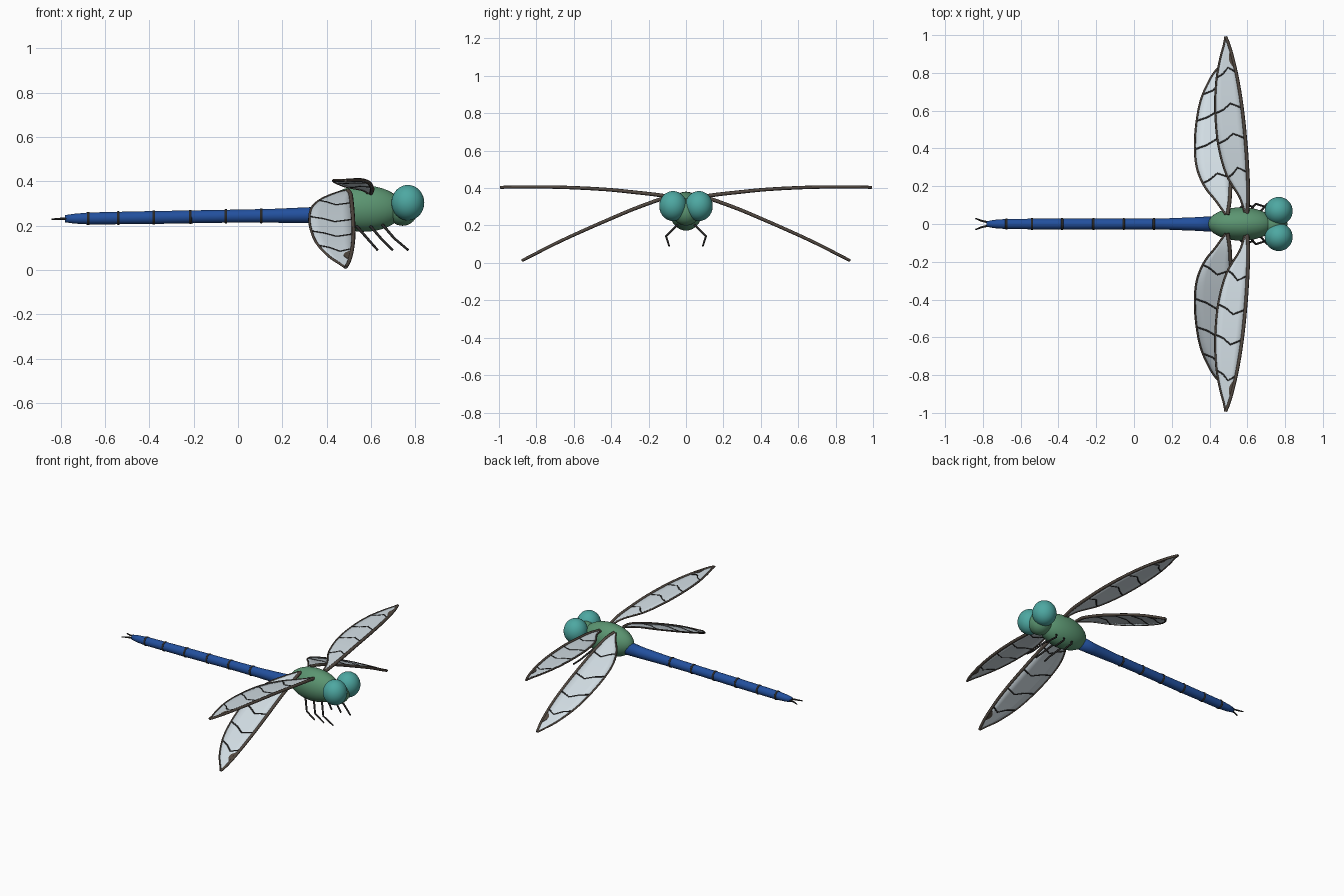
import bpy, bmesh, math
from mathutils import Vector

if "Cube" in bpy.data.objects:
    bpy.data.objects.remove(bpy.data.objects["Cube"])


def material(name, rgb):
    m = bpy.data.materials.new(name)
    m.diffuse_color = (*rgb, 1)
    m.use_nodes = True
    m.node_tree.nodes["Principled BSDF"].inputs["Base Color"].default_value = m.diffuse_color
    return m


GREEN = material("leaf_green", (0.105, 0.30, 0.165))
BLUE = material("deep_blue", (0.016, 0.08, 0.34))
TEAL = material("teal", (0.075, 0.39, 0.36))
PALE = material("pale_membrane", (0.64, 0.72, 0.77))
BROWN = material("vein_brown", (0.085, 0.066, 0.052))
DARK = material("near_black", (0.022, 0.021, 0.020))


def add_mesh(name, bm, mat, smooth=True):
    bmesh.ops.recalc_face_normals(bm, faces=bm.faces)
    me = bpy.data.meshes.new(name)
    bm.to_mesh(me)
    bm.free()
    me.materials.append(mat)
    for p in me.polygons:
        p.use_smooth = smooth
    ob = bpy.data.objects.new(name, me)
    bpy.context.collection.objects.link(ob)
    return ob


def ellipsoid(name, loc, radii, mat):
    bm = bmesh.new()
    bmesh.ops.create_uvsphere(bm, u_segments=32, v_segments=20, radius=1)
    for v in bm.verts:
        v.co = Vector(a * b + c for a, b, c in zip(v.co, radii, loc))
    return add_mesh(name, bm, mat)


def lathe_x(name, rings, mat, n=20):
    """Body of round sections along x: rings of (x, centre z, half width, half height)."""
    bm = bmesh.new()
    loops = []
    for x, z, ry, rz in rings:
        loops.append([bm.verts.new((x, ry * math.cos(2 * math.pi * i / n),
                                    z + rz * math.sin(2 * math.pi * i / n))) for i in range(n)])
    for a, b in zip(loops, loops[1:]):
        for i in range(n):
            bm.faces.new((a[i], a[(i + 1) % n], b[(i + 1) % n], b[i]))
    bm.faces.new(loops[0])
    bm.faces.new(loops[-1])
    return add_mesh(name, bm, mat)


def tube(name, points, radius, mat, taper=1.0):
    """Round tube along a polyline, turned into a mesh."""
    cu = bpy.data.curves.new(name, "CURVE")
    cu.dimensions = "3D"
    cu.bevel_depth = radius
    cu.bevel_resolution = 2
    cu.use_fill_caps = True
    sp = cu.splines.new("POLY")
    sp.points.add(len(points) - 1)
    for i, (pt, p) in enumerate(zip(sp.points, points)):
        pt.co = (*p, 1)
        pt.radius = 1 + (taper - 1) * i / (len(points) - 1)
    cu.materials.append(mat)
    ob = bpy.data.objects.new(name, cu)
    bpy.context.collection.objects.link(ob)
    bpy.ops.object.select_all(action="DESELECT")
    ob.select_set(True)
    bpy.context.view_layer.objects.active = ob
    bpy.ops.object.convert(target="MESH")
    return ob


def sample(rows, t):
    """Smooth curve through the rows, t from 0 to 1."""
    f = min(max(t, 0), 1) * (len(rows) - 1)
    i = min(int(f), len(rows) - 2)
    u = f - i
    p = [rows[min(max(k, 0), len(rows) - 1)] for k in range(i - 1, i + 3)]
    return [0.5 * (2 * b + (c - a) * u + (2 * a - 5 * b + 4 * c - d) * u * u
                   + (3 * b - a - 3 * c + d) * u ** 3) for a, b, c, d in zip(*p)]


def at_span(rows, y):
    lo, hi = 0.0, 1.0
    for _ in range(30):
        mid = (lo + hi) / 2
        lo, hi = (mid, hi) if sample(rows, mid)[0] < y else (lo, mid)
    return sample(rows, lo)


def wing_point(rows, y, f, s, lift=0):
    """Point on a wing: f = 0 at the trailing edge, 1 at the leading edge."""
    yy, lead, trail, z = at_span(rows, y)
    return Vector((trail + (lead - trail) * f, s * yy, z + lift))


def wing(name, rows, veins, stigma, s):
    n, m = 48, 4
    secs = [sample(rows, i / n) for i in range(n + 1)]
    # membrane
    bm = bmesh.new()
    grid = [[bm.verts.new((tr + (le - tr) * j / m, s * y, z)) for j in range(m + 1)]
            for y, le, tr, z in secs]
    for a, b in zip(grid, grid[1:]):
        for j in range(m):
            q = (a[j], a[j + 1], b[j + 1], b[j])
            bm.faces.new(q if s > 0 else q[::-1])
    ob = add_mesh(name + "_membrane", bm, PALE)
    mod = ob.modifiers.new("thickness", "SOLIDIFY")
    mod.thickness = 0.004
    mod.offset = 0
    mod.use_rim = True
    # edge veins
    tube(name + "_leading_edge", [(le, s * y, z) for y, le, tr, z in secs], 0.0105, BROWN, 0.75)
    tube(name + "_trailing_edge", [(tr, s * y, z) for y, le, tr, z in secs], 0.0055, BROWN)
    # bent cross veins
    for k, y in enumerate(veins):
        pts = [wing_point(rows, y + dy, f, s)
               for f, dy in ((0, -0.025), (0.3, -0.005), (0.58, 0.028), (1, 0.004))]
        tube(f"{name}_cross_vein_{k}", pts, 0.005, DARK)
    # dark cell near the tip
    bm = bmesh.new()
    y0, y1 = stigma
    strips = []
    for lift in (-0.0045, 0.0045):
        strips.append([[bm.verts.new(wing_point(rows, y0 + (y1 - y0) * i / 6, f, s, lift))
                        for f in (1 - 0.32 * math.sin(math.pi * (0.1 + 0.8 * i / 6)), 1)] for i in range(7)])
    lo, hi = strips
    for i in range(6):
        for st in strips:
            bm.faces.new((st[i][0], st[i][1], st[i + 1][1], st[i + 1][0]))
        for j in (0, 1):
            bm.faces.new((lo[i][j], lo[i + 1][j], hi[i + 1][j], hi[i][j]))
    for i in (0, 6):
        bm.faces.new((lo[i][0], lo[i][1], hi[i][1], hi[i][0]))
    add_mesh(name + "_tip_cell", bm, BROWN, False)


# thorax, head and eyes
ellipsoid("thorax", (0.568, 0, 0.277), (0.176, 0.088, 0.104), GREEN)
ellipsoid("head", (0.742, 0, 0.273), (0.07, 0.075, 0.073), GREEN)
for side, s in (("left", 1), ("right", -1)):
    ellipsoid(f"{side}_eye", (0.766, s * 0.069, 0.304), (0.074, 0.074, 0.08), TEAL)

# abdomen with dark rings
abdomen = [(-0.78, 0.232, 0.014, 0.016), (-0.74, 0.232, 0.022, 0.022), (-0.67, 0.233, 0.027, 0.027),
           (-0.40, 0.237, 0.029, 0.029), (-0.05, 0.243, 0.028, 0.029), (0.15, 0.245, 0.029, 0.031),
           (0.33, 0.248, 0.036, 0.036), (0.46, 0.256, 0.044, 0.044)]
lathe_x("abdomen", abdomen, BLUE)
for k, x in enumerate((-0.675, -0.54, -0.38, -0.215, -0.055, 0.105)):
    for a, b in zip(abdomen, abdomen[1:]):
        if a[0] <= x < b[0]:
            u = (x - a[0]) / (b[0] - a[0])
            z, ry, rz = (a[i] + (b[i] - a[i]) * u for i in (1, 2, 3))
    lathe_x(f"abdomen_ring_{k}", [(x + dx, z, ry + g, rz + g) for dx, g in
                                  ((-0.008, -0.002), (-0.004, 0.003), (0.004, 0.003), (0.008, -0.002))], DARK)

# wing rows: span y, leading x, trailing x, height z
fore = [(0.05, 0.598, 0.588, 0.345), (0.14, 0.605, 0.56, 0.362), (0.26, 0.602, 0.49, 0.376),
        (0.42, 0.592, 0.446, 0.392), (0.60, 0.574, 0.430, 0.402), (0.75, 0.551, 0.435, 0.406),
        (0.87, 0.525, 0.455, 0.406), (0.95, 0.502, 0.476, 0.405), (0.992, 0.485, 0.483, 0.404)]
hind = [(0.05, 0.495, 0.485, 0.358), (0.12, 0.506, 0.435, 0.345), (0.20, 0.511, 0.373, 0.318),
        (0.30, 0.515, 0.332, 0.280), (0.42, 0.519, 0.322, 0.229), (0.55, 0.521, 0.332, 0.172),
        (0.67, 0.518, 0.358, 0.117), (0.78, 0.508, 0.410, 0.062), (0.84, 0.497, 0.456, 0.031),
        (0.876, 0.486, 0.482, 0.013)]

hips = ((0.535, 0.63), (0.597, 0.698), (0.657, 0.768))
for side, s in (("left", 1), ("right", -1)):
    wing(f"{side}_front_wing", fore, (0.27, 0.45, 0.61, 0.80), (0.83, 0.92), s)
    wing(f"{side}_rear_wing", hind, (0.24, 0.42, 0.57, 0.71), (0.74, 0.81), s)
    # bent legs
    for k, (hx, fx) in enumerate(hips):
        tube(f"{side}_leg_{k}", [(hx - 0.01, s * 0.04, 0.21), (hx + 0.048, s * 0.107, 0.143),
                                 (fx, s * 0.09, 0.09)], 0.0065, DARK, 0.8)
    # tail claspers
    tube(f"{side}_tail_clasper", [(-0.77, s * 0.008, 0.232), (-0.81, s * 0.018, 0.231),
                                  (-0.84, s * 0.03, 0.229)], 0.006, DARK, 0.6)
